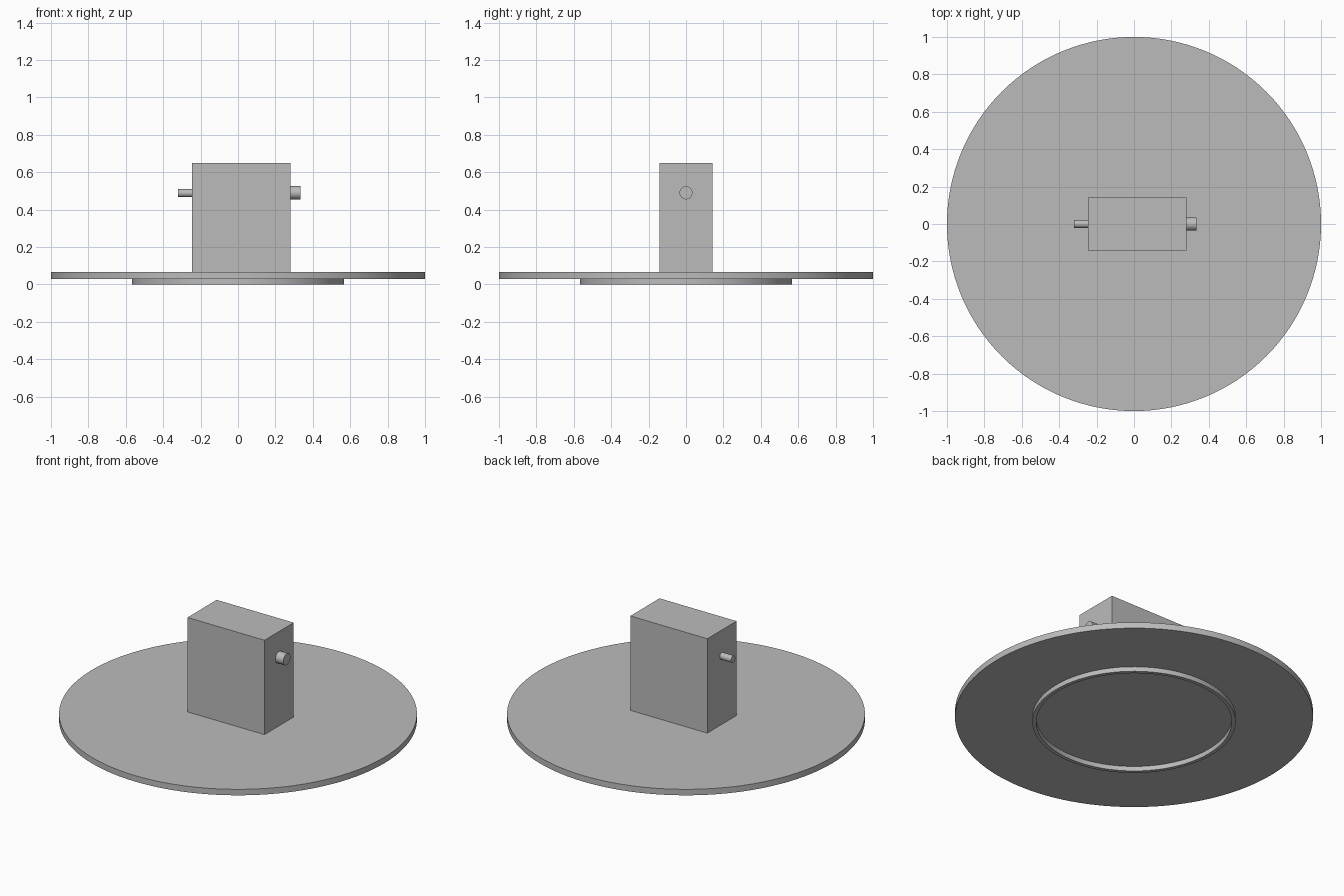
import bpy
import math

cube = bpy.data.objects.get("Cube")
if cube:
    bpy.data.objects.remove(cube, do_unlink=True)

grey = bpy.data.materials.new("plain grey")
grey.use_nodes = True
colour = (0.5, 0.5, 0.5, 1)
grey.diffuse_color = colour
grey.node_tree.nodes["Principled BSDF"].inputs["Base Color"].default_value = colour


def finish(name, smooth=True):
    obj = bpy.context.object
    obj.name = name
    obj.data.materials.append(grey)
    if smooth:
        bpy.ops.object.shade_smooth_by_angle(angle=math.radians(30))
    return obj


def rod(name, x0, x1, radius, z):
    bpy.ops.mesh.primitive_cylinder_add(
        vertices=48, radius=radius, depth=x1 - x0,
        location=((x0 + x1) / 2, 0, z), rotation=(0, math.pi / 2, 0))
    return finish(name)


# Round base plate
PLATE_BOTTOM, PLATE_TOP = 0.029, 0.066
bpy.ops.mesh.primitive_cylinder_add(
    vertices=128, radius=1, depth=PLATE_TOP - PLATE_BOTTOM,
    location=(0, 0, (PLATE_BOTTOM + PLATE_TOP) / 2))
finish("base_plate")

# Thin foot ring under the plate, open in the middle
OUTER, INNER, SIDES = 0.568, 0.546, 128
verts, faces = [], []
for i in range(SIDES):
    a = 2 * math.pi * i / SIDES
    for r, z in ((OUTER, PLATE_BOTTOM), (OUTER, 0), (INNER, 0), (INNER, PLATE_BOTTOM)):
        verts.append((r * math.cos(a), r * math.sin(a), z))
    n = (i + 1) % SIDES
    for k in range(3):
        faces.append((4 * i + k, 4 * i + k + 1, 4 * n + k + 1, 4 * n + k))
mesh = bpy.data.meshes.new("foot_ring")
mesh.from_pydata(verts, [], faces)
ring = bpy.data.objects.new("foot_ring", mesh)
bpy.context.collection.objects.link(ring)
bpy.ops.object.select_all(action="DESELECT")
ring.select_set(True)
bpy.context.view_layer.objects.active = ring
bpy.ops.object.mode_set(mode="EDIT")
bpy.ops.mesh.select_all(action="SELECT")
bpy.ops.mesh.normals_make_consistent(inside=False)
bpy.ops.object.mode_set(mode="OBJECT")
finish("foot_ring")

# Upright box body
LEFT, RIGHT, TOP = 0.28, -0.245, 0.648
bpy.ops.mesh.primitive_cube_add(
    size=1, location=((LEFT + RIGHT) / 2, 0, (PLATE_TOP + TOP) / 2))
bpy.context.object.scale = (LEFT - RIGHT, 0.284, TOP - PLATE_TOP)
bpy.ops.object.transform_apply(location=False, rotation=False, scale=True)
finish("box_body", smooth=False)

# Side knob and thin side pin
rod("left_knob", LEFT, 0.333, 0.035, 0.49)
rod("right_pin", -0.322, RIGHT, 0.021, 0.488)
